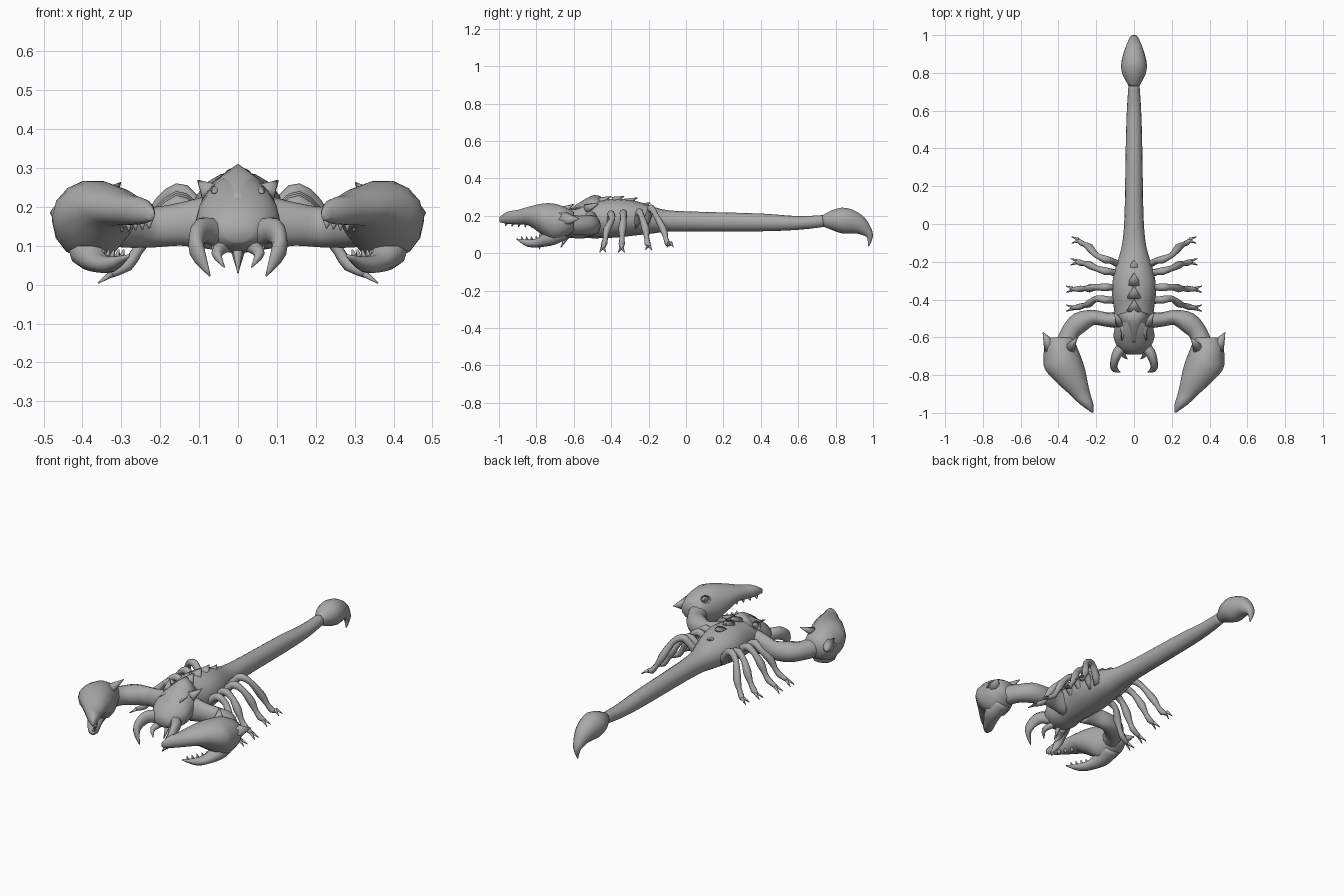
import bpy, bmesh, math
from mathutils import Vector

grey = bpy.data.materials.new("shell grey")
grey.diffuse_color = (0.4, 0.4, 0.4, 1)


def spline(st, n):
    """Catmull-Rom interpolation through stations, n steps per span."""
    out = []
    for i in range(len(st) - 1):
        p = [st[max(0, min(len(st) - 1, i + k))] for k in (-1, 0, 1, 2)]
        for s in range(n):
            t = s / n
            out.append([0.5 * (2 * b + (c - a) * t + (2 * a - 5 * b + 4 * c - d) * t * t
                               + (3 * b - a - 3 * c + d) * t ** 3) for a, b, c, d in zip(*p)])
    return out + [list(st[-1])]


def loft(name, stations, sides=12, steps=3, side=None, straight=False, mirror=False):
    """Skin over elliptical rings; each station is x, y, z, half width, half height."""
    pts = spline(stations, steps)
    bm = bmesh.new()
    rings, last = [], Vector((1, 0, 0))
    for i, (x, y, z, w, h) in enumerate(pts):
        a, b = pts[max(i - 1, 0)], pts[min(i + 1, len(pts) - 1)]
        t = Vector(b[:3]) - Vector(a[:3])
        t = Vector((0, 1, 0)) if straight else t.normalized()
        s = Vector(side) if side else t.cross(Vector((0, 0, 1)))
        s = s.normalized() if s.length > 0.1 else last
        last = s
        u = s.cross(t).normalized()
        w, h = max(w, 0.002), max(h, 0.002)
        rings.append([bm.verts.new(Vector((x, y, z)) + s * w * math.cos(q) + u * h * math.sin(q))
                      for q in (2 * math.pi * k / sides for k in range(sides))])
    for r, r2 in zip(rings, rings[1:]):
        for k in range(sides):
            m = (k + 1) % sides
            bm.faces.new((r[k], r[m], r2[m], r2[k]))
    bm.faces.new(rings[0][::-1])
    bm.faces.new(rings[-1])
    bmesh.ops.recalc_face_normals(bm, faces=bm.faces)
    me = bpy.data.meshes.new(name)
    bm.to_mesh(me)
    bm.free()
    ob = bpy.data.objects.new(name, me)
    bpy.context.collection.objects.link(ob)
    me.materials.append(grey)
    for p in me.polygons:
        p.use_smooth = True
    if mirror:
        ob.modifiers.new("mirror", 'MIRROR').use_mirror_merge = False
    return ob


def spike(name, base, tip, w, h, mirror=True):
    return loft(name, [(*base, w, h), (*tip, 0.002, 0.002)], 8, 1, mirror=mirror)


# Head, body and tail in one run: y, bottom, top, half width
trunk = [(-0.69, 0.11, 0.16, 0.035), (-0.66, 0.09, 0.20, 0.08), (-0.60, 0.08, 0.245, 0.108),
         (-0.53, 0.08, 0.28, 0.10), (-0.45, 0.08, 0.285, 0.106), (-0.36, 0.085, 0.292, 0.117),
         (-0.27, 0.095, 0.28, 0.108), (-0.18, 0.105, 0.25, 0.082), (-0.10, 0.115, 0.23, 0.062),
         (0.05, 0.117, 0.222, 0.05), (0.4, 0.117, 0.212, 0.044), (0.6, 0.125, 0.198, 0.038),
         (0.75, 0.142, 0.205, 0.028)]
loft("body_and_tail", [(0, y, (a + b) / 2, w, (b - a) / 2) for y, a, b, w in trunk], 16,
     straight=True)

# Tail bulb and hooked stinger
loft("stinger", [(0, 0.73, 0.173, 0.028, 0.03), (0, 0.79, 0.176, 0.06, 0.058),
                 (0, 0.845, 0.174, 0.068, 0.071), (0, 0.91, 0.158, 0.054, 0.058),
                 (0, 0.955, 0.128, 0.036, 0.037), (0, 0.983, 0.09, 0.02, 0.018),
                 (0, 0.976, 0.037, 0.003, 0.003)], 14, side=(1, 0, 0))

# Peaked carapace crest, back ridge bumps and shoulder spikes
loft("carapace_crest", [(0, -0.63, 0.21, 0.03, 0.02), (0, -0.56, 0.235, 0.07, 0.042),
                        (0, -0.49, 0.25, 0.085, 0.061), (0, -0.43, 0.27, 0.02, 0.02)],
     4, straight=True)
for y, z in ((-0.42, 0.303), (-0.35, 0.305), (-0.28, 0.296), (-0.21, 0.27)):
    spike("back_ridge", (0, y - 0.04, z - 0.025), (0, y + 0.02, z), 0.04, 0.022, False)
spike("shoulder_spike", (0.07, -0.53, 0.235), (0.103, -0.47, 0.268), 0.028, 0.028)
spike("brow_ridge", (0.05, -0.50, 0.25), (0.065, -0.62, 0.235), 0.025, 0.015)

# Mouthparts
loft("jaw", [(0.05, -0.64, 0.13, 0.03, 0.035), (0.085, -0.68, 0.14, 0.028, 0.034),
             (0.103, -0.725, 0.125, 0.022, 0.034), (0.105, -0.765, 0.085, 0.018, 0.025),
             (0.072, -0.785, 0.022, 0.002, 0.002)], 10, mirror=True)
loft("inner_fang", [(0.035, -0.64, 0.10, 0.02, 0.02), (0.055, -0.69, 0.08, 0.014, 0.014),
                    (0.035, -0.715, 0.045, 0.002, 0.002)], 8, mirror=True)
spike("chin_spike", (0, -0.63, 0.10), (0, -0.67, 0.03), 0.016, 0.016, False)

# Pincer arms
loft("arm", [(0.07, -0.51, 0.16, 0.045, 0.07), (0.15, -0.505, 0.155, 0.038, 0.055),
             (0.215, -0.495, 0.148, 0.04, 0.052), (0.285, -0.52, 0.15, 0.055, 0.055),
             (0.335, -0.57, 0.15, 0.05, 0.05), (0.365, -0.635, 0.155, 0.05, 0.055)],
     12, mirror=True)

# Pincers: palm running into the fixed upper finger, and the lower finger
loft("pincer_upper", [(0.385, -0.60, 0.17, 0.065, 0.05), (0.388, -0.65, 0.165, 0.086, 0.085),
                      (0.378, -0.71, 0.165, 0.100, 0.103), (0.365, -0.77, 0.182, 0.106, 0.085),
                      (0.327, -0.84, 0.198, 0.082, 0.052), (0.287, -0.90, 0.192, 0.056, 0.04),
                      (0.25, -0.955, 0.189, 0.035, 0.033), (0.22, -0.997, 0.18, 0.006, 0.014)],
     14, straight=True, mirror=True)
loft("pincer_lower", [(0.385, -0.65, 0.115, 0.05, 0.045), (0.385, -0.72, 0.085, 0.05, 0.045),
                      (0.36, -0.78, 0.058, 0.036, 0.027), (0.325, -0.84, 0.053, 0.026, 0.02),
                      (0.28, -0.905, 0.075, 0.003, 0.003)], 10, mirror=True)
spike("pincer_heel_spike", (0.435, -0.66, 0.18), (0.482, -0.573, 0.185), 0.045, 0.05)
spike("pincer_inner_spike", (0.34, -0.66, 0.225), (0.302, -0.60, 0.262), 0.03, 0.025)

# Teeth along both fingers
for i in range(5):
    t = i / 4
    x, y = 0.31 - 0.07 * t, -0.82 - 0.14 * t
    spike("upper_tooth", (x - 0.01, y, 0.165), (x - 0.012, y - 0.005, 0.135 + 0.01 * t), 0.012, 0.012)
    x, y = 0.35 - 0.05 * t, -0.77 - 0.105 * t
    spike("lower_tooth", (x, y, 0.065), (x - 0.006, y - 0.005, 0.09), 0.01, 0.01)

# Four pairs of walking legs: root y, knee y, foot y, knee height, foot height
for ry, ky, fy, kz, fz, fx in ((-0.41, -0.395, -0.445, 0.205, 0.012, 0.335),
                               (-0.335, -0.335, -0.345, 0.21, 0.012, 0.335),
                               (-0.27, -0.235, -0.20, 0.215, 0.025, 0.31),
                               (-0.22, -0.165, -0.085, 0.235, 0.04, 0.305)):
    my = (ky + fy) / 2
    loft("leg", [(0.07, ry, 0.15, 0.022, 0.025), (0.125, (ry + ky) / 2, kz - 0.012, 0.018, 0.02),
                 (0.155, ry * 0.4 + ky * 0.6, kz + 0.005, 0.021, 0.021),
                 (0.20, ky, kz - 0.025, 0.016, 0.016),
                 (0.235, my, 0.135, 0.022, 0.022), (0.26, my * 0.6 + fy * 0.4, 0.085, 0.013, 0.014),
                 (0.285, my * 0.3 + fy * 0.7, 0.05, 0.017, 0.016), (fx, fy, fz + 0.012, 0.008, 0.009)],
         8, 2, side=(0.0, -1, 0), mirror=True)
    # Forked foot claws
    for d in (-1, 1):
        spike("foot_claw", (fx - 0.01, fy + d * 0.004, fz + 0.016),
              (fx + 0.025, fy + d * 0.017, max(fz - 0.008, 0.002)), 0.009, 0.009)
